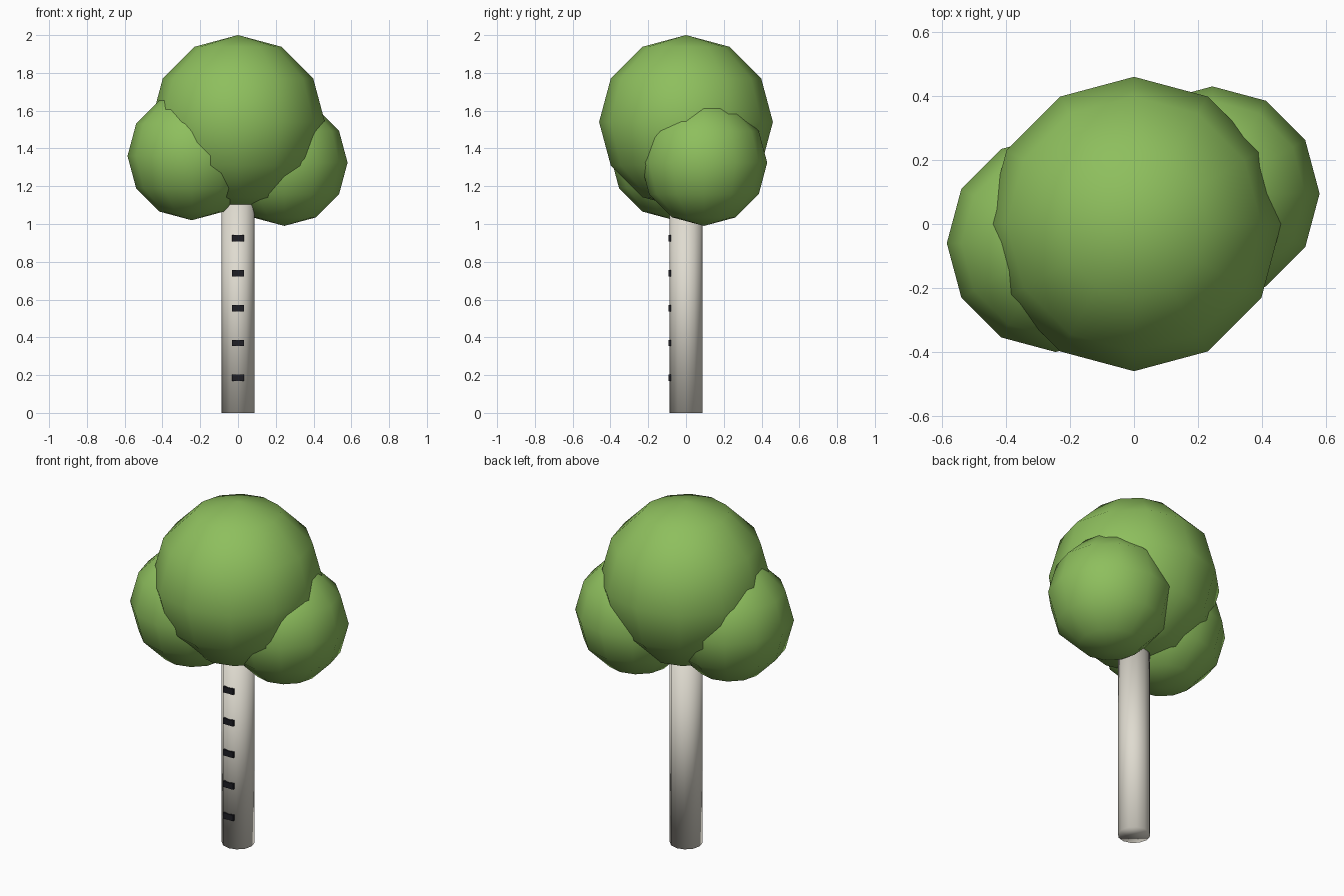
import bpy

cube = bpy.data.objects.get("Cube")
if cube:
    bpy.data.objects.remove(cube, do_unlink=True)


def make_material(name, colour):
    mat = bpy.data.materials.new(name)
    mat.use_nodes = True
    rgba = (*colour, 1.0)
    mat.diffuse_color = rgba
    mat.node_tree.nodes["Principled BSDF"].inputs["Base Color"].default_value = rgba
    return mat


leaf_green = make_material("leaf green", (0.27, 0.52, 0.11))
pale_bark = make_material("pale bark", (0.74, 0.71, 0.63))
dark_bark = make_material("dark bark", (0.013, 0.013, 0.018))


def finish(name, mat, smooth=True):
    obj = bpy.context.object
    obj.name = name
    obj.data.materials.append(mat)
    if smooth:
        bpy.ops.object.shade_smooth()
    return obj


# Trunk: soft-shaded twelve-sided column
TRUNK_HEIGHT = 1.11
TRUNK_RADIUS = 0.087
bpy.ops.mesh.primitive_cylinder_add(vertices=12, radius=TRUNK_RADIUS, depth=TRUNK_HEIGHT,
                                    location=(0, 0, TRUNK_HEIGHT / 2))
finish("trunk", pale_bark)

# Bark marks: evenly spaced dark plates set into the front of the trunk
MARK_SIZE = (0.064, 0.018, 0.034)
for i in range(1, 6):
    bpy.ops.mesh.primitive_cube_add(size=1, location=(0, -0.083, i * TRUNK_HEIGHT / 6))
    mark = finish(f"bark_mark_{i}", dark_bark, smooth=False)
    mark.scale = MARK_SIZE

# Foliage: three overlapping low-poly balls
foliage = {
    "foliage_top": (0.46, (0, 0, 1.54)),
    "foliage_right": (0.34, (-0.245, -0.06, 1.36)),
    "foliage_left": (0.335, (0.245, 0.095, 1.325)),
}
for name, (radius, centre) in foliage.items():
    bpy.ops.mesh.primitive_uv_sphere_add(segments=12, ring_count=6, radius=radius, location=centre)
    finish(name, leaf_green)
